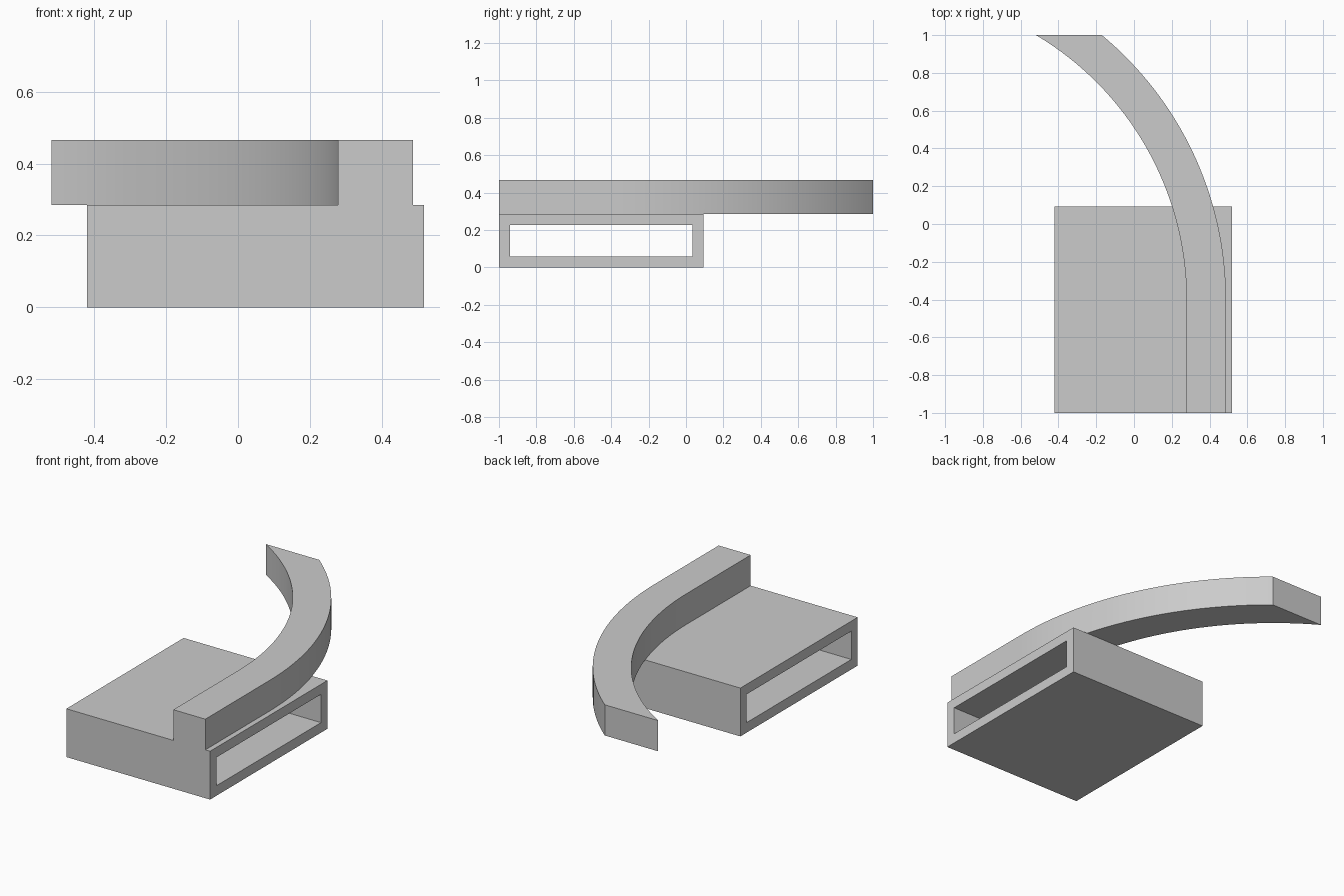
import bpy, bmesh, math

if "Cube" in bpy.data.objects:
    bpy.data.objects.remove(bpy.data.objects["Cube"])

grey = bpy.data.materials.new("neutral grey")
grey.diffuse_color = (0.6, 0.6, 0.6, 1)
grey.use_nodes = True
grey.node_tree.nodes["Principled BSDF"].inputs["Base Color"].default_value = grey.diffuse_color

X0, X1 = -0.42, 0.518          # sleeve sides
Y0, Y1 = -1.0, 0.093           # sleeve front and back
DECK, TOP = 0.285, 0.466       # sleeve top, rail top
WALL = 0.059


def finish(bm, name):
    bmesh.ops.recalc_face_normals(bm, faces=bm.faces)
    mesh = bpy.data.meshes.new(name)
    bm.to_mesh(mesh)
    bm.free()
    mesh.materials.append(grey)
    obj = bpy.data.objects.new(name, mesh)
    bpy.context.collection.objects.link(obj)
    return obj


def extrude(bm, faces, offset):
    geom = bmesh.ops.extrude_face_region(bm, geom=faces)["geom"]
    verts = [g for g in geom if isinstance(g, bmesh.types.BMVert)]
    bmesh.ops.translate(bm, verts=verts, vec=offset)


# Hollow rectangular sleeve, open on both sides: a frame profile run along x
bm = bmesh.new()
rings = []
for w in (0, WALL):
    corners = [(Y0 + w, w), (Y1 - w, w), (Y1 - w, DECK - w), (Y0 + w, DECK - w)]
    rings.append([bm.verts.new((X0, y, z)) for y, z in corners])
outer, inner = rings
frame = [bm.faces.new((outer[i], outer[(i + 1) % 4], inner[(i + 1) % 4], inner[i]))
         for i in range(4)]
extrude(bm, frame, (X1 - X0, 0, 0))
sleeve = finish(bm, "sleeve")

# Rail: straight run, then two tangent arcs cut off square at the back
BEND, STEPS = -0.4, 32


def edge(x, end_x):
    rise, drop = 1 - BEND, x - end_x
    radius = (rise ** 2 + drop ** 2) / (2 * drop)
    sweep = math.asin(rise / radius)
    pts = [(x, Y0)]
    for i in range(STEPS + 1):
        a = sweep * i / STEPS
        pts.append((x - radius * (1 - math.cos(a)), BEND + radius * math.sin(a)))
    return pts


bm = bmesh.new()
outline = edge(0.487, -0.17) + edge(0.278, -0.519)[::-1]
base = bm.faces.new([bm.verts.new((x, y, DECK)) for x, y in outline])
extrude(bm, [base], (0, 0, TOP - DECK))
rail = finish(bm, "curved_rail")

# Join rail and sleeve into one solid
union = sleeve.modifiers.new("join rail", 'BOOLEAN')
union.operation = 'UNION'
union.solver = 'EXACT'
union.object = rail
bpy.context.view_layer.objects.active = sleeve
sleeve.select_set(True)
bpy.ops.object.modifier_apply(modifier=union.name)
bpy.data.objects.remove(rail)
sleeve.name = "sleeve_with_curved_rail"
bpy.ops.object.shade_smooth_by_angle(angle=math.radians(30))
